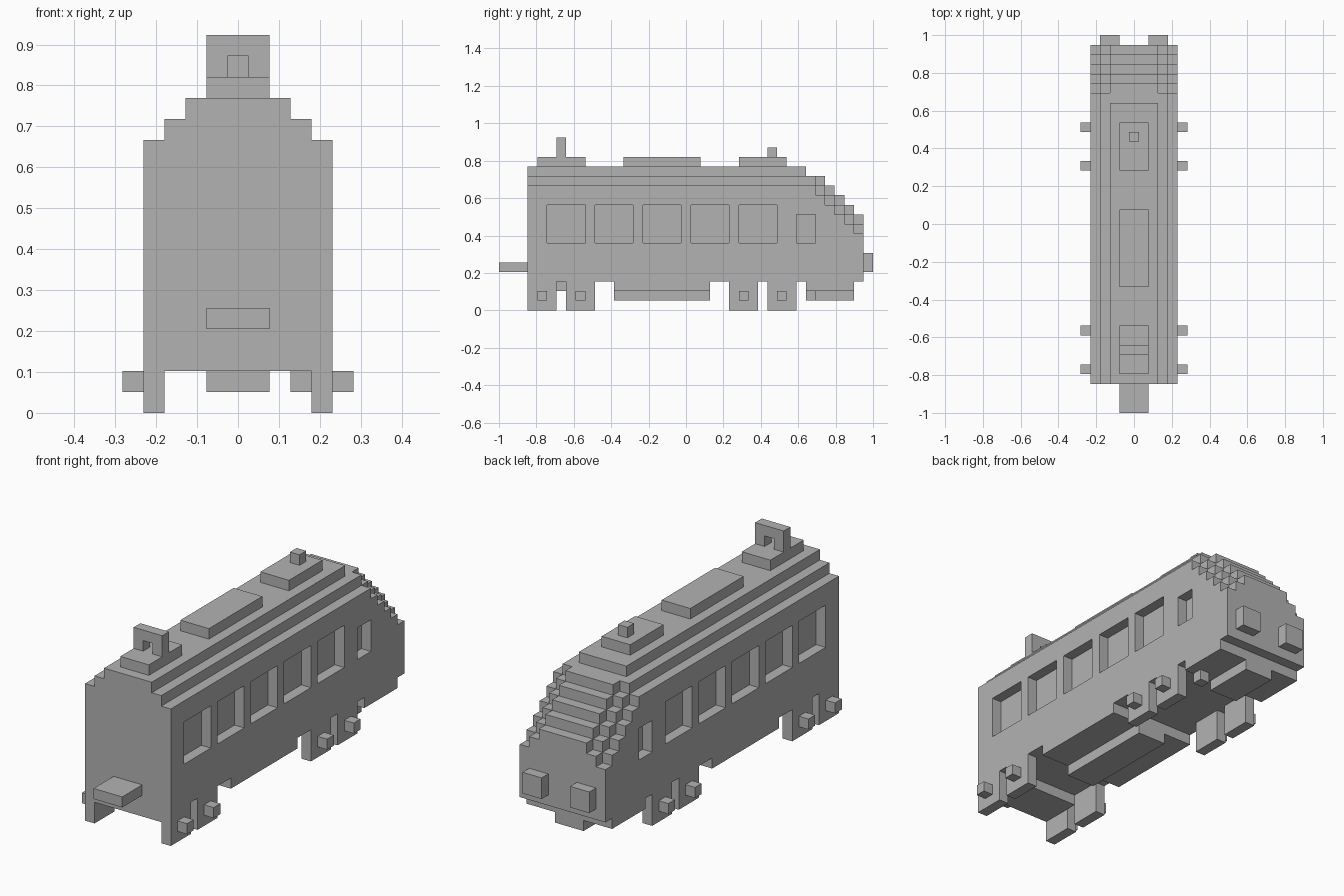
import bpy
import bmesh

if "Cube" in bpy.data.objects:
    bpy.data.objects.remove(bpy.data.objects["Cube"], do_unlink=True)

UNIT = 2 / 39          # one block
MID = 19.5             # middle of the length, in blocks

grey = bpy.data.materials.new("body_grey")
grey.use_nodes = True
grey.diffuse_color = (0.45, 0.45, 0.45, 1)
grey.node_tree.nodes["Principled BSDF"].inputs["Base Color"].default_value = (0.45, 0.45, 0.45, 1)


def finish(name, bm, mirrored=False):
    bmesh.ops.recalc_face_normals(bm, faces=bm.faces)
    mesh = bpy.data.meshes.new(name)
    bm.to_mesh(mesh)
    bm.free()
    mesh.materials.append(grey)
    obj = bpy.data.objects.new(name, mesh)
    bpy.context.scene.collection.objects.link(obj)
    if mirrored:
        obj.modifiers.new("mirror", "MIRROR").use_mirror_merge = False
    return obj


def extrude_outline(bm, outline, x0, x1):
    """Extrude a (y, z) outline in blocks from x0 to x1."""
    verts = [bm.verts.new((x0 * UNIT, (y - MID) * UNIT, z * UNIT)) for y, z in outline]
    face = bm.faces.new(verts)
    new = bmesh.ops.extrude_face_region(bm, geom=[face])["geom"]
    moved = [v for v in new if isinstance(v, bmesh.types.BMVert)]
    bmesh.ops.translate(bm, verts=moved, vec=((x1 - x0) * UNIT, 0, 0))


def rect(y0, y1, z0, z1):
    return [(y0, z0), (y1, z0), (y1, z1), (y0, z1)]


def part(name, outlines, x0, x1, mirrored=False):
    bm = bmesh.new()
    for outline in outlines:
        extrude_outline(bm, outline, x0, x1)
    return finish(name, bm, mirrored)


def steps(spans):
    """Turn (start, end, height) spans into a stepped line."""
    return [p for a, b, h in spans for p in ((a, h), (b, h))]


def nose_top(roof, roof_end, first):
    """Roof line followed by the stepped nose."""
    spans = [(3, roof_end, roof)]
    if roof_end < 33:
        spans.append((roof_end, 33, first))
    spans += [(33 + i, 34 + i, first - i) for i in range(5)]
    return steps(spans)


def clean(points):
    """Drop points that lie along a straight run."""
    out = []
    for i, p in enumerate(points):
        a, b = points[i - 1], points[(i + 1) % len(points)]
        if p != a and not (a[0] == p[0] == b[0] or a[1] == p[1] == b[1]):
            out.append(p)
    return out


floor = steps([(3, 7, 2), (7, 12, 3), (12, 22, 2), (22, 32, 3), (32, 37, 2), (37, 38, 3)])
skirt = steps([(3, 6, 0), (6, 7, 3), (7, 10, 0), (10, 12, 3), (12, 22, 2), (22, 24, 3),
               (24, 27, 0), (27, 28, 3), (28, 31, 0), (31, 32, 3), (32, 37, 2), (37, 38, 3)])

# Body: core, shoulders and side walls with wheel skirts
core_top = nose_top(15, 32, 14)
part("body_core", [clean(floor + core_top[::-1])], -2.5, 2.5)
part("body_shoulders", [clean(floor + nose_top(14, 33, 13)[::-1])], 2.5, 3.5, True)
walls = part("side_walls", [clean(skirt + nose_top(13, 33, 12)[::-1])], 3.5, 4.5)

# Window recesses cut through the side walls
panes = [rect(y, y + 4, 7, 11) for y in range(5, 26, 5)] + [rect(31, 33, 7, 10)]
cutter = part("window_cutter", panes, 3, 5)
cutter.hide_render = True
cutter.display_type = "WIRE"
cutter.hide_set(True)
cut = walls.modifiers.new("windows", "BOOLEAN")
cut.operation = "DIFFERENCE"
cut.solver = "EXACT"
cut.object = cutter
walls.modifiers.new("mirror", "MIRROR").use_mirror_merge = False

# Axle boxes, nose buffers and rear coupler
part("axle_boxes", [rect(y, y + 1, 1, 2) for y in (4, 8, 25, 29)], 4.5, 5.5, True)
part("buffers", [rect(38, 39, 4, 6)], 1.5, 3.5, True)
part("rear_coupler", [rect(0, 3, 4, 5)], -1.5, 1.5)

# Underfloor equipment
part("underfloor_boxes", [rect(12, 22, 1, 2), rect(32, 37, 1, 2)], -1.5, 1.5)
part("underfloor_valve", [rect(32, 33, 1, 2)], 2.5, 3.5)

# Roof equipment
part("roof_plates", [rect(4, 9, 15, 16), rect(13, 21, 15, 16), rect(25, 30, 15, 16)], -1.5, 1.5)
part("roof_knob", [rect(28, 29, 16, 17)], -0.5, 0.5)
part("collector_posts", [rect(6, 7, 16, 17)], 0.5, 1.5, True)
part("collector_bar", [rect(6, 7, 17, 18)], -1.5, 1.5)
